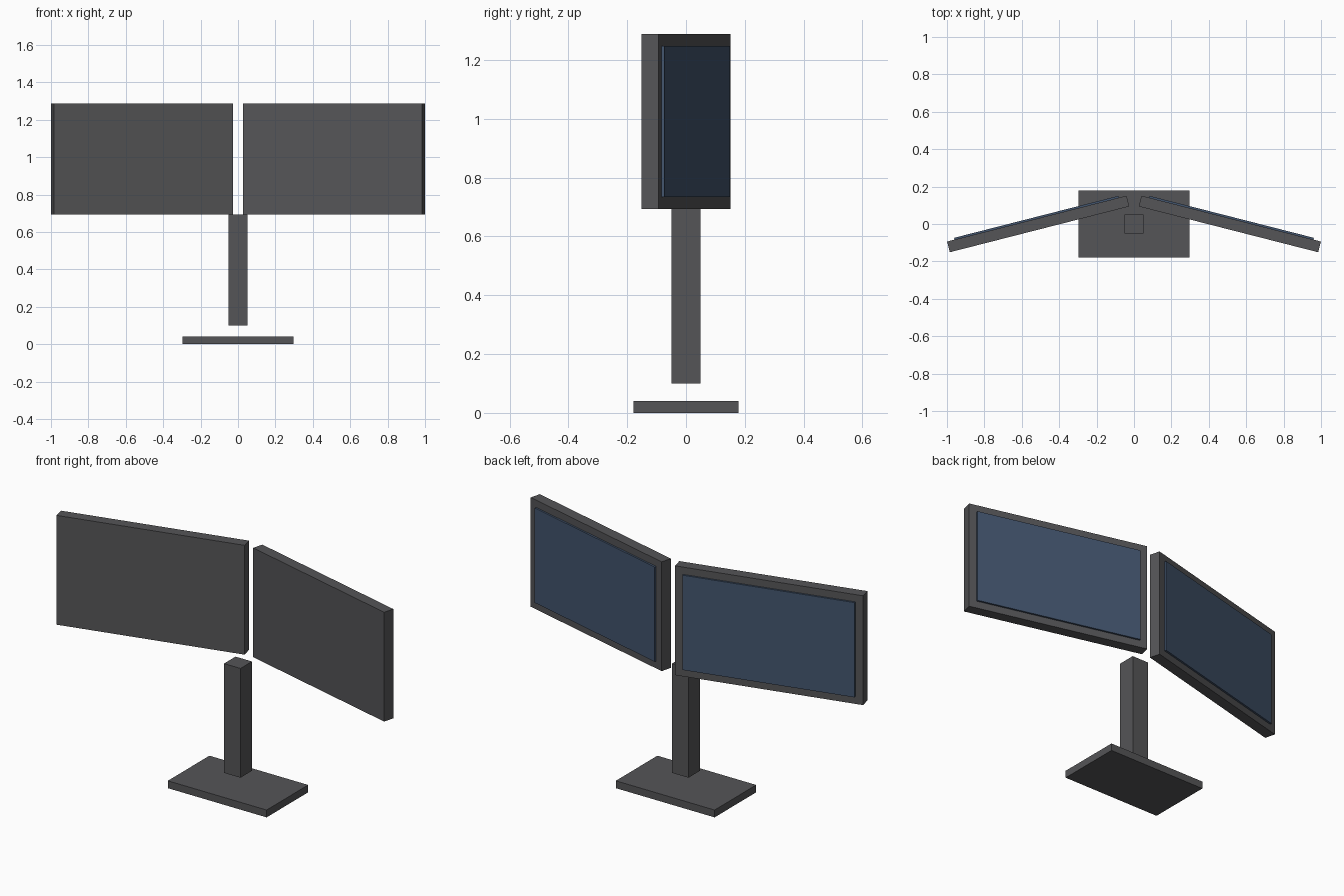
import bpy
from mathutils import Matrix, Vector

if "Cube" in bpy.data.objects:
    bpy.data.objects.remove(bpy.data.objects["Cube"])


def material(name, rgb):
    mat = bpy.data.materials.new(name)
    mat.diffuse_color = (*rgb, 1)
    mat.use_nodes = True
    mat.node_tree.nodes["Principled BSDF"].inputs["Base Color"].default_value = mat.diffuse_color
    return mat


def box(name, size, centre, mat, yaw=0.0, offset=(0, 0, 0)):
    """Box of a given size; offset is measured in the yawed frame."""
    rot = Matrix.Rotation(yaw, 4, 'Z')
    bpy.ops.mesh.primitive_cube_add(size=1)
    ob = bpy.context.object
    ob.name = name
    ob.data.transform(Matrix.Diagonal((*size, 1)))
    ob.matrix_world = Matrix.Translation(Vector(centre) + rot @ Vector(offset)) @ rot
    ob.data.materials.append(mat)
    return ob


charcoal = material("charcoal", (0.09, 0.09, 0.095))
glass = material("screen_blue", (0.055, 0.09, 0.155))

# Stand: foot plate and the post floating just above it
box("base", (0.594, 0.357, 0.04), (0, 0, 0.02), charcoal)
box("post", (0.099, 0.099, 0.594), (0, 0, 0.397), charcoal)

# Two monitors angled around the viewer, screens facing the back
W, T, H = 0.99, 0.059, 0.594
for side, s in (("left", -1), ("right", 1)):
    centre = (s * 0.5125, 0, 0.991)
    yaw = -s * 0.25
    box(side + "_monitor_case", (W, T, H), centre, charcoal, yaw)
    # thin display slab standing 0.01 proud of the case
    box(side + "_screen", (0.907, 0.02, 0.515), centre, glass, yaw, (0, T / 2, 0))
